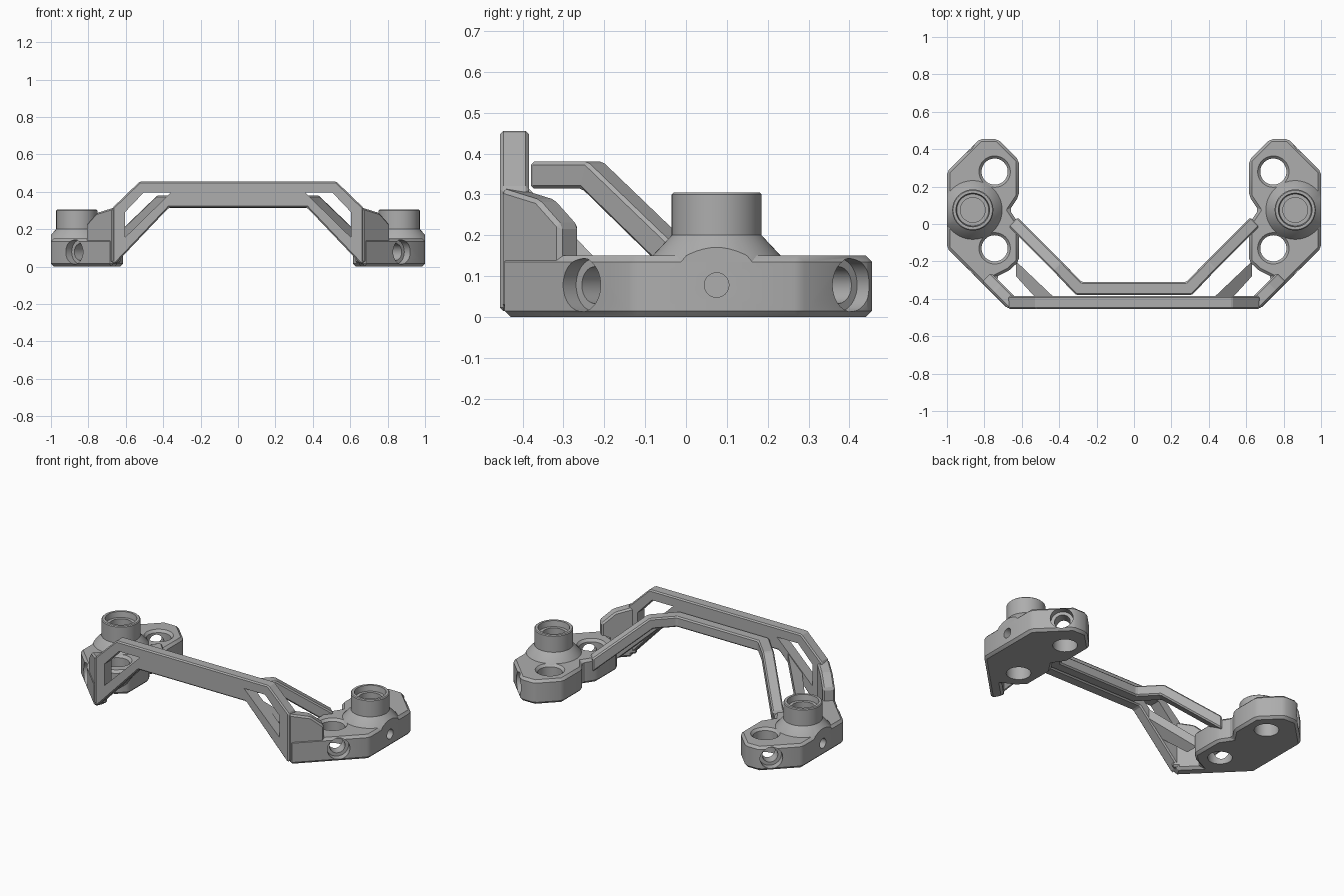
import bpy, bmesh, math
from mathutils import Vector, Matrix

cube = bpy.data.objects.get("Cube")
if cube:
    bpy.data.objects.remove(cube, do_unlink=True)

grey = bpy.data.materials.new("plain grey")
grey.use_nodes = True
grey.diffuse_color = (0.42, 0.42, 0.42, 1)
grey.node_tree.nodes["Principled BSDF"].inputs["Base Color"].default_value = (0.42, 0.42, 0.42, 1)


def finish(name, bm):
    bmesh.ops.recalc_face_normals(bm, faces=bm.faces)
    mesh = bpy.data.meshes.new(name)
    bm.to_mesh(mesh)
    bm.free()
    mesh.materials.append(grey)
    obj = bpy.data.objects.new(name, mesh)
    bpy.context.collection.objects.link(obj)
    return obj


def prism(name, points, offset):
    """Extrude a 3D polygon along an offset vector."""
    bm = bmesh.new()
    face = bm.faces.new([bm.verts.new(p) for p in points])
    new = bmesh.ops.extrude_face_region(bm, geom=[face])["geom"]
    bmesh.ops.translate(bm, vec=Vector(offset), verts=[v for v in new if isinstance(v, bmesh.types.BMVert)])
    return finish(name, bm)


def lathe(name, profile, matrix, clip_x=None, steps=40):
    """Spin an (r, z) profile that starts and ends on the axis."""
    bm = bmesh.new()
    verts = [bm.verts.new((r, 0, z)) for r, z in profile]
    edges = [bm.edges.new(pair) for pair in zip(verts, verts[1:])]
    bmesh.ops.spin(bm, geom=verts + edges, cent=(0, 0, 0), axis=(0, 0, 1),
                   angle=2 * math.pi, steps=steps)
    bmesh.ops.remove_doubles(bm, verts=bm.verts, dist=0.0001)
    bmesh.ops.transform(bm, matrix=matrix, verts=bm.verts)
    if clip_x is not None:
        cut = bmesh.ops.bisect_plane(bm, geom=bm.verts[:] + bm.edges[:] + bm.faces[:],
                                     plane_co=(clip_x, 0, 0), plane_no=(1, 0, 0), clear_outer=True)
        bmesh.ops.holes_fill(bm, edges=[e for e in bm.edges if e.is_boundary])
    return finish(name, bm)


def sections(name, rings):
    """Join a row of four-cornered sections into a closed bar."""
    bm = bmesh.new()
    rows = [[bm.verts.new(p) for p in ring] for ring in rings]
    for a, b in zip(rows, rows[1:]):
        for i in range(4):
            j = (i + 1) % 4
            bm.faces.new((a[i], a[j], b[j], b[i]))
    bm.faces.new(rows[0])
    bm.faces.new(rows[-1])
    return finish(name, bm)


def apply(obj, kind, **settings):
    bpy.context.view_layer.objects.active = obj
    mod = obj.modifiers.new(kind.title(), kind)
    for key, value in settings.items():
        setattr(mod, key, value)
    bpy.ops.object.modifier_apply(modifier=mod.name)


def chamfer(obj, width):
    apply(obj, "BEVEL", width=width, segments=1, limit_method="ANGLE", angle_limit=math.radians(25))


def cut(obj, cutter):
    cutter.hide_render = True
    apply(obj, "BOOLEAN", operation="DIFFERENCE", object=cutter, solver="EXACT")
    bpy.data.objects.remove(cutter, do_unlink=True)


def mirror(obj):
    apply(obj, "MIRROR", use_axis=(True, False, False), use_mirror_merge=False)


def smooth(obj):
    bpy.ops.object.select_all(action="DESELECT")
    obj.select_set(True)
    bpy.context.view_layer.objects.active = obj
    bpy.ops.object.shade_smooth_by_angle(angle=math.radians(25))


# Feet: chamfered slabs that run forward under the corner walls
outline = [(0.73, 0.455), (0.825, 0.455), (1, 0.28), (1, -0.13), (0.675, -0.455),
           (0.64, -0.385), (0.74, -0.285), (0.67, -0.25), (0.615, -0.2), (0.615, 0),
           (0.665, 0.075), (0.615, 0.15), (0.615, 0.34)]
foot = prism("feet", [(x, y, 0) for x, y in outline], (0, 0, 0.15))
chamfer(foot, 0.015)

# Upright holes with a countersink, and counterbored holes in the corner faces
for side in (1, -1):
    y = 0.075 + side * 0.205
    cut(foot, lathe("upright_cutter", [(0, -0.1), (0.07, -0.1), (0.07, 0.135), (0.085, 0.151),
                                       (0.085, 0.2), (0, 0.2)], Matrix.Translation((0.745, y, 0))))
    aim = Vector((-1, -side, 0)).to_track_quat("Z", "Y").to_matrix().to_4x4()
    cut(foot, lathe("corner_cutter", [(0, -0.05), (0.065, -0.05), (0.065, 0.045), (0.045, 0.045),
                                      (0.045, 0.17), (0, 0.17)],
                    Matrix.Translation((0.875, 0.075 + side * 0.33, 0.078)) @ aim))

# Small blind hole in the outer side
cut(foot, lathe("side_cutter", [(0, -0.1), (0.03, -0.1), (0.03, 0.05), (0, 0.05)],
                Matrix.Translation((1, 0.075, 0.078)) @ Matrix.Rotation(math.pi / 2, 4, "Y")))
mirror(foot)
smooth(foot)

# Sockets: flared bosses with a stepped blind bore
boss = lathe("sockets", [(0, 0.13), (0.165, 0.13), (0.157, 0.15), (0.11, 0.2), (0.11, 0.3),
                         (0.105, 0.305), (0.09, 0.305), (0.085, 0.27), (0.066, 0.27),
                         (0.066, 0.17), (0, 0.17)],
             Matrix.Translation((0.862, 0.075, 0)), clip_x=1, steps=56)
mirror(boss)
smooth(boss)

# Corner walls: diagonal, falling towards the rear
wall = prism("corner_walls", [(0.67 + s, -0.455 + s, z) for s, z in
                              [(0, 0.02), (0, 0.315), (0.09, 0.287), (0.145, 0.225), (0.145, 0.02)]],
             (-0.05, 0.05, 0))
chamfer(wall, 0.01)
mirror(wall)

# Front frame: arched plate with a window at each end
half = [(0.37, 0.315), (0.655, 0.015), (0.67, 0.015), (0.67, 0.315), (0.525, 0.455)]
loop = half + [(-x, z) for x, z in reversed(half)]
plate = prism("front_frame", [(x, -0.455, z) for x, z in loop], (0, 0.07, 0))
chamfer(plate, 0.012)
for side in (1, -1):
    window = [(0.36, 0.395), (0.505, 0.395), (0.605, 0.29), (0.605, 0.155)]
    cut(plate, prism("window_cutter", [(side * x, -0.6, z) for x, z in window], (0, 0.4, 0)))

# Rear bar: level span, then legs that turn back and slope into the feet
diagonal = Vector((0.707, 0.707, 0))


def section(x, y, z, across, half_height, shift=0):
    c, a, up = Vector((x, y, z)), Vector(across), Vector((0, 0, half_height))
    low = c - up - diagonal * shift
    return [c - a + up, c + a + up, low + a, low - a]


right = [section(0.295, -0.345, 0.347, (-0.015, 0.035, 0), 0.033),
         section(0.413, -0.222, 0.347, (-0.024, 0.024, 0), 0.033, 0.02),
         section(0.645, 0.01, 0.115, (-0.024, 0.024, 0), 0.042)]
left = [[Vector((-p.x, p.y, p.z)) for p in ring] for ring in reversed(right)]
bar = sections("rear_bar", left + right)
chamfer(bar, 0.008)

# Struts: slope from the back of the frame down to the feet
strut = sections("struts", [
    [(x, y, z - x) for x, y, z in [(x0, y0, 0.75), (x1, y1, 0.75), (x1, y1, 0.69), (x0, y0, 0.69)]]
    for x0, y0, x1, y1 in [(0.43, -0.39, 0.53, -0.39), (0.63, -0.2, 0.63, -0.28)]])
mirror(strut)
